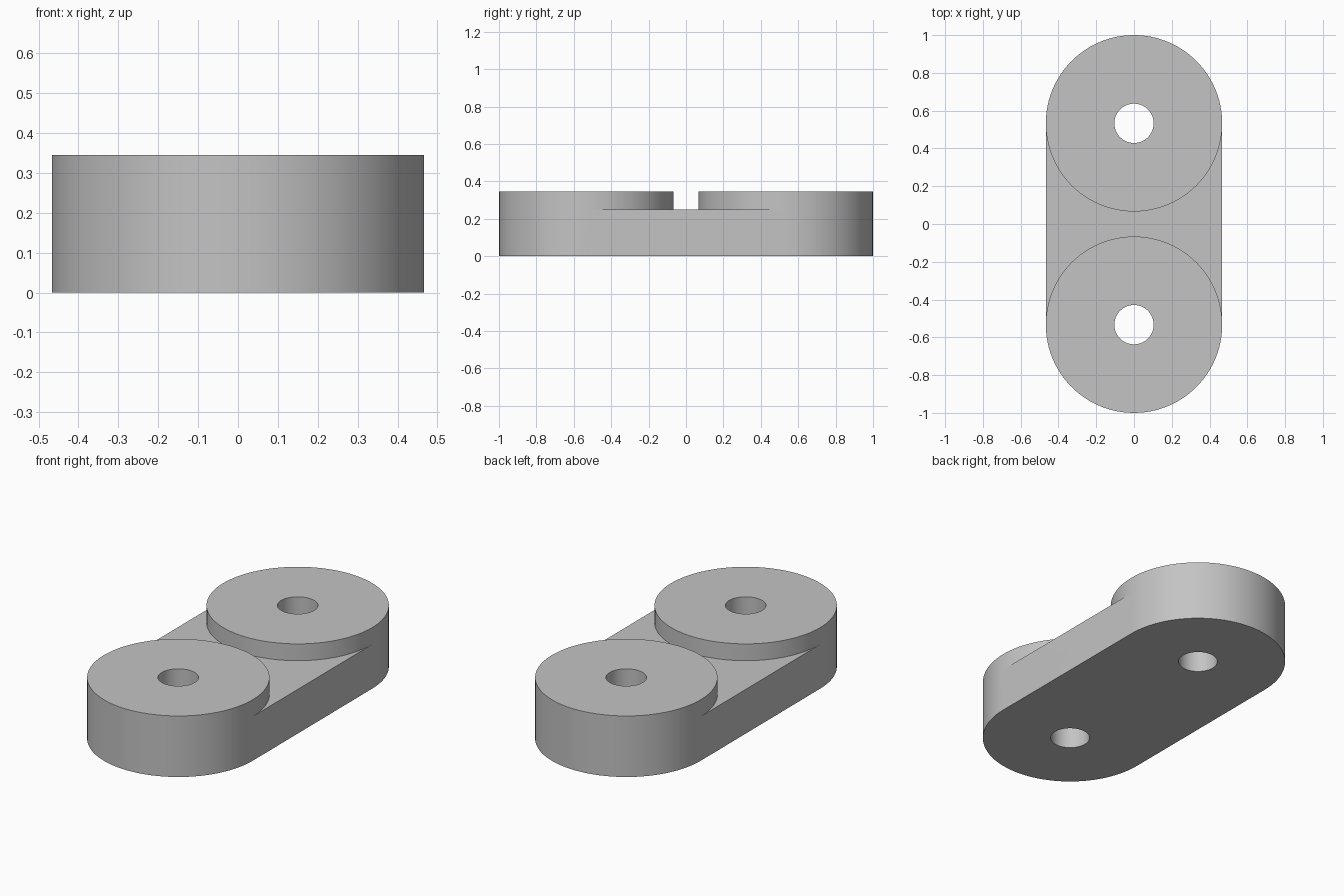
import bpy, bmesh
from math import sin, cos, pi, radians

cube = bpy.data.objects.get("Cube")
if cube:
    bpy.data.objects.remove(cube, do_unlink=True)

R, HOLE = 0.467, 0.104      # boss and bore radii
CENTRE = 0.533              # boss distance from the middle
WEB, TOP = 0.25, 0.345      # web and boss heights
N = 96                      # sides per circle (even)

grey = bpy.data.materials.new("plain_grey")
grey.use_nodes = True
colour = (0.55, 0.55, 0.55, 1)
grey.diffuse_color = colour
grey.node_tree.nodes["Principled BSDF"].inputs["Base Color"].default_value = colour

bm = bmesh.new()


def ring(side, radius, z):
    """Circle of vertices; the first half faces the middle of the link."""
    return [bm.verts.new((radius * cos(2 * pi * i / N),
                          side * (CENTRE - radius * sin(2 * pi * i / N)), z))
            for i in range(N)]


def bridge(a, b, span):
    for i in span:
        j = (i + 1) % len(a)
        bm.faces.new((a[i], a[j], b[j], b[i]))


# Bored bosses: the inner half of each wall rises from the web
ends = []
for side in (-1, 1):
    base, mid, top = (ring(side, R, z) for z in (0, WEB, TOP))
    bore_base, bore_top = (ring(side, HOLE, z) for z in (0, TOP))
    bridge(mid, top, range(N))
    bridge(base, mid, range(N // 2, N))
    bridge(top, bore_top, range(N))
    bridge(base, bore_base, range(N))
    bridge(bore_base, bore_top, range(N))
    ends.append((base, mid))

# Web between the bosses: underside, top and two flat sides
(front_base, front_mid), (back_base, back_mid) = ends
bridge(front_base, back_base, range(N // 2))
bridge(front_mid, back_mid, range(N // 2))
for i in (0, N // 2):
    bm.faces.new((front_base[i], back_base[i], back_mid[i], front_mid[i]))

bmesh.ops.recalc_face_normals(bm, faces=bm.faces)
mesh = bpy.data.meshes.new("link_plate")
bm.to_mesh(mesh)
bm.free()
mesh.materials.append(grey)
link = bpy.data.objects.new("link_plate", mesh)
bpy.context.collection.objects.link(link)

# Smooth round walls, sharp rims
bpy.ops.object.select_all(action="DESELECT")
link.select_set(True)
bpy.context.view_layer.objects.active = link
bpy.ops.object.shade_smooth_by_angle(angle=radians(30))
